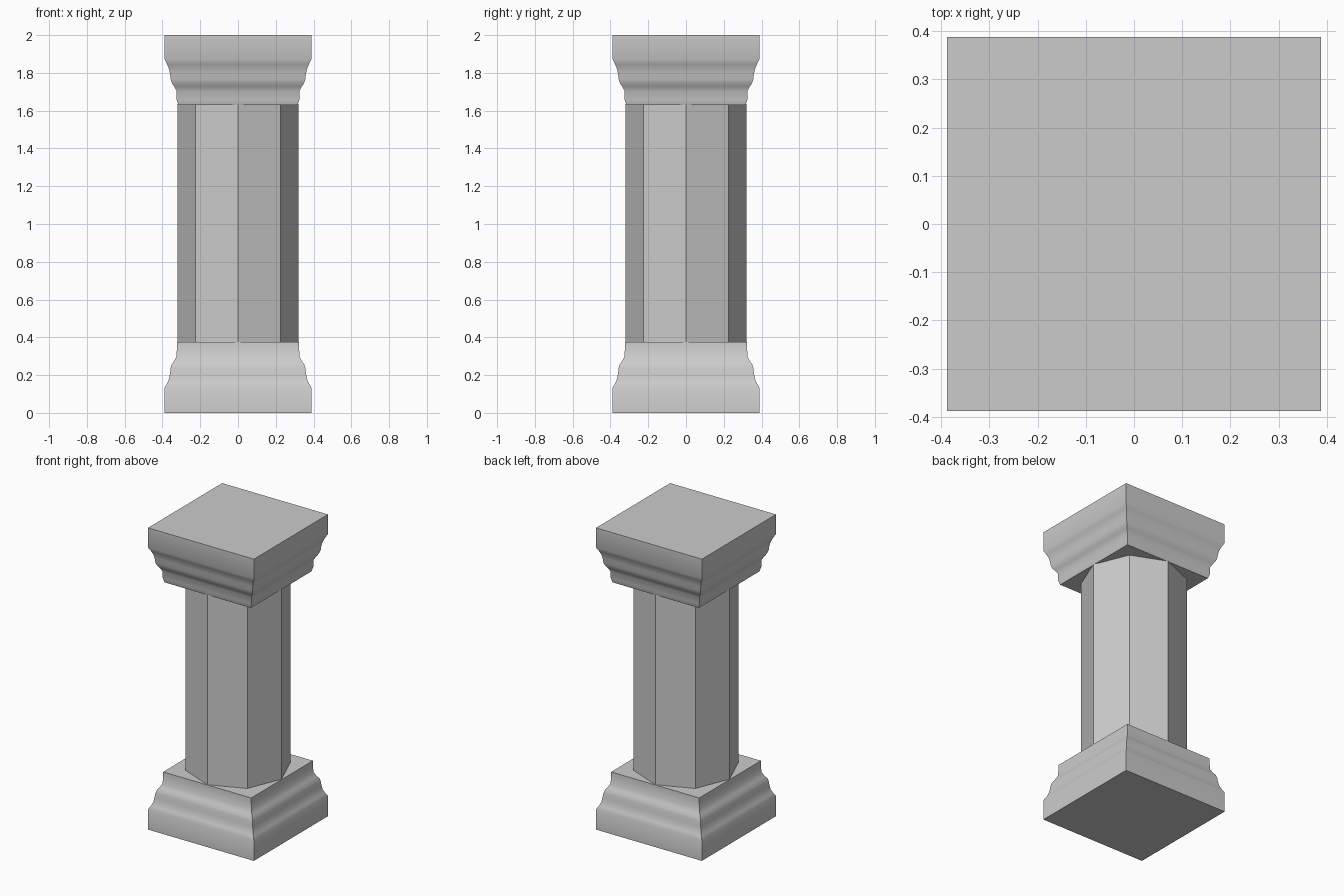
import bpy, bmesh, math

if "Cube" in bpy.data.objects:
    bpy.data.objects.remove(bpy.data.objects["Cube"])


def square_moulding(name, profile):
    """Sweep a (half_width, z) profile around a square plan."""
    bm = bmesh.new()
    rings = []
    for h, z in profile:
        rings.append([bm.verts.new((sx * h, sy * h, z))
                      for sx, sy in ((-1, -1), (1, -1), (1, 1), (-1, 1))])
    for a, b in zip(rings, rings[1:]):
        for i in range(4):
            j = (i + 1) % 4
            bm.faces.new((a[i], a[j], b[j], b[i]))
    bm.faces.new(rings[0])
    bm.faces.new(rings[-1])
    bmesh.ops.recalc_face_normals(bm, faces=bm.faces)
    mesh = bpy.data.meshes.new(name)
    bm.to_mesh(mesh)
    bm.free()
    obj = bpy.data.objects.new(name, mesh)
    bpy.context.collection.objects.link(obj)
    bpy.ops.object.select_all(action='DESELECT')
    obj.select_set(True)
    bpy.context.view_layer.objects.active = obj
    bpy.ops.object.shade_smooth_by_angle(angle=math.radians(35))
    return obj


# Plinth with a curved shoulder
square_moulding("base", [
    (0.388, 0), (0.388, 0.135), (0.375, 0.157), (0.365, 0.182), (0.36, 0.208),
    (0.356, 0.24), (0.35, 0.257), (0.338, 0.275), (0.325, 0.30), (0.323, 0.375)])

# Capital with a curved underside and a narrow neck band
square_moulding("capital", [
    (0.316, 1.63), (0.325, 1.66), (0.325, 1.705), (0.338, 1.728), (0.35, 1.747),
    (0.356, 1.765), (0.36, 1.797), (0.365, 1.82), (0.375, 1.845), (0.388, 1.87),
    (0.388, 2.0)])

# Octagonal shaft with corners on the axes
z0, z1 = 0.37, 1.635
bpy.ops.mesh.primitive_cylinder_add(vertices=8, radius=0.32, depth=z1 - z0,
                                    location=(0, 0, (z0 + z1) / 2))
bpy.context.object.name = "shaft"
